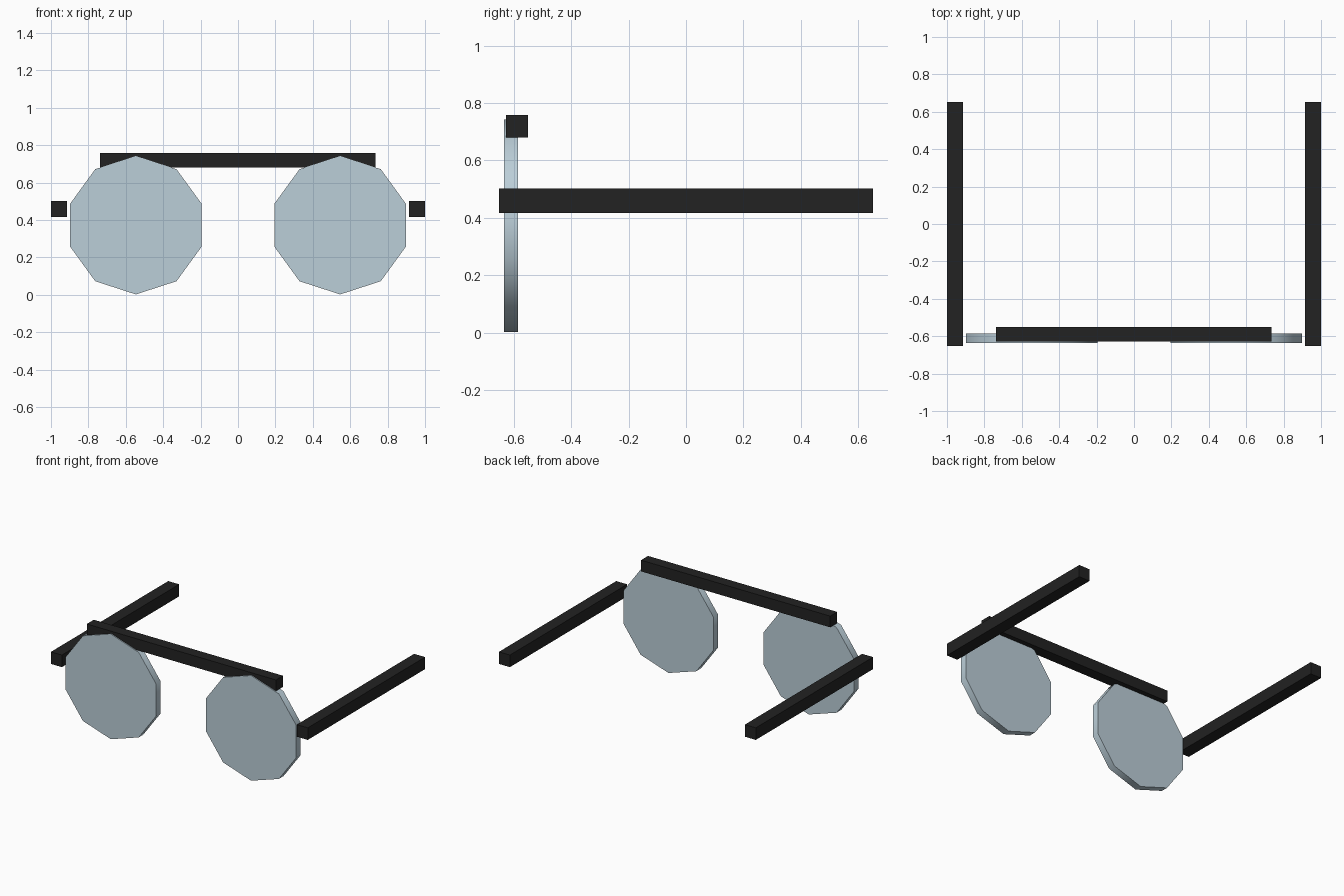
import bpy
from math import radians

if "Cube" in bpy.data.objects:
    bpy.data.objects.remove(bpy.data.objects["Cube"])


def material(name, rgb):
    mat = bpy.data.materials.new(name)
    mat.use_nodes = True
    color = (*rgb, 1)
    mat.diffuse_color = color
    mat.node_tree.nodes["Principled BSDF"].inputs["Base Color"].default_value = color
    return mat


black = material("frame black", (0.016, 0.016, 0.016))
tint = material("pale blue lens", (0.5, 0.62, 0.69))


def bar(name, low, high):
    """Box frame piece between two opposite corners."""
    centre = [(a + b) / 2 for a, b in zip(low, high)]
    bpy.ops.mesh.primitive_cube_add(size=1, location=centre)
    obj = bpy.context.object
    obj.name = name
    obj.scale = [b - a for a, b in zip(low, high)]
    bpy.ops.object.transform_apply(location=False, rotation=False, scale=True)
    obj.data.materials.append(black)


def lens(name, x):
    """Ten-sided disc facing the front, with a corner at the top."""
    bpy.ops.mesh.primitive_cylinder_add(
        vertices=10, radius=0.37, depth=0.05,
        location=(x, -0.61, 0.372), rotation=(radians(90), 0, 0))
    obj = bpy.context.object
    obj.name = name
    obj.data.materials.append(tint)
    bpy.ops.object.shade_smooth_by_angle(angle=radians(50))


# Brow bar across the top
bar("brow_bar", (-0.738, -0.628, 0.68), (0.735, -0.55, 0.759))

# Lenses and temple arms on both sides
for side, s in (("left", 1), ("right", -1)):
    lens(side + "_lens", s * 0.546)
    inner, outer = sorted((s * 0.915, s * 1.0))
    bar(side + "_temple_arm", (inner, -0.652, 0.417), (outer, 0.652, 0.502))
